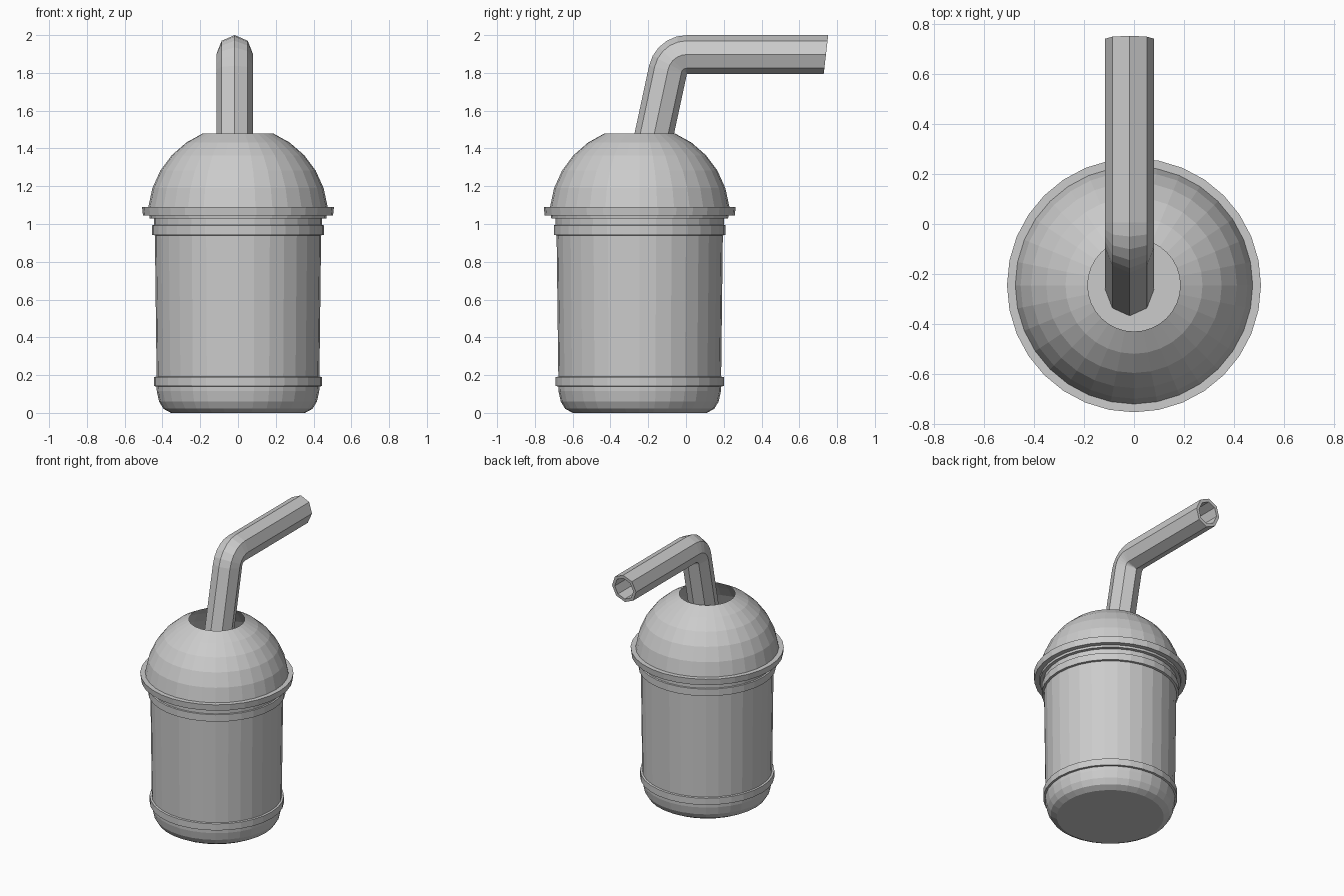
import bpy, bmesh
from math import sin, cos, tan, pi, radians, atan
from mathutils import Vector

if "Cube" in bpy.data.objects:
    bpy.data.objects.remove(bpy.data.objects["Cube"])

AXIS_Y = -0.245   # centre line of the cup
SIDES = 32


def make_object(name, bm):
    bmesh.ops.recalc_face_normals(bm, faces=bm.faces)
    mesh = bpy.data.meshes.new(name)
    bm.to_mesh(mesh)
    bm.free()
    obj = bpy.data.objects.new(name, mesh)
    bpy.context.collection.objects.link(obj)
    return obj


def skin(bm, rings, closed=False):
    """Join successive vertex rings with quads."""
    pairs = list(zip(rings, rings[1:]))
    if closed:
        pairs.append((rings[-1], rings[0]))
    for a, b in pairs:
        n = len(a)
        for i in range(n):
            j = (i + 1) % n
            bm.faces.new((a[i], a[j], b[j], b[i]))


def lathe(name, profile, cap_bottom=False, cap_top=False):
    bm = bmesh.new()
    rings = [[bm.verts.new((r * cos(2 * pi * i / SIDES),
                            AXIS_Y + r * sin(2 * pi * i / SIDES), z))
              for i in range(SIDES)] for r, z in profile]
    skin(bm, rings)
    if cap_bottom:
        bm.faces.new(rings[0])
    if cap_top:
        bm.faces.new(rings[-1])
    return make_object(name, bm)


# Cup: rounded base, two raised bands, flat filling level on top
lathe("cup", [(0.355, 0), (0.395, 0.022), (0.418, 0.06), (0.43, 0.115), (0.431, 0.14),
              (0.445, 0.142), (0.445, 0.19), (0.431, 0.192),
              (0.44, 0.94), (0.455, 0.942), (0.455, 0.993), (0.445, 0.995),
              (0.445, 1.04)], cap_bottom=True, cap_top=True)

# Lid: flared rim and open-topped hollow dome
dome = [(0.4775 * cos(a), 1.04 + 0.4775 * sin(a))
        for a in (radians(6 + 61.2 * i / 5) for i in range(6))]
lathe("domed_lid", [(0.445, 1.03), (0.468, 1.03), (0.47, 1.045), (0.503, 1.045),
                    (0.508, 1.09)] + dome)

# Straw: hollow octagonal tube, bent around its inner corner
LEAN = atan(0.215)
R_X, R_Z, INNER = 0.0975, 0.1025, 0.77
pivot = Vector((-0.0175, 0.005, 1.795))

stations = []   # (centre, vector towards the outer side of the bend)
for i in range(6):
    a = LEAN + (pi / 2 - LEAN) * i / 5
    out = Vector((0, -cos(a), sin(a)))
    stations.append((pivot + out * R_Z, out))
start, out = stations[0]
down = Vector((0, -sin(LEAN), -cos(LEAN)))
stations.insert(0, (start + down * 0.82, out))
stations.append((Vector((-0.0175, 0.741, pivot.z + R_Z)), Vector((0, 0.115, 1))))

bm = bmesh.new()


def straw_ring(centre, out, k):
    return [bm.verts.new(centre + out * (R_Z * k * cos(pi * i / 4))
                         + Vector((R_X * k * sin(pi * i / 4), 0, 0))) for i in range(8)]


outer = [straw_ring(c, o, 1) for c, o in stations]
inner = [straw_ring(c, o, INNER) for c, o in stations]
skin(bm, outer + inner[::-1], closed=True)
make_object("bent_straw", bm)
